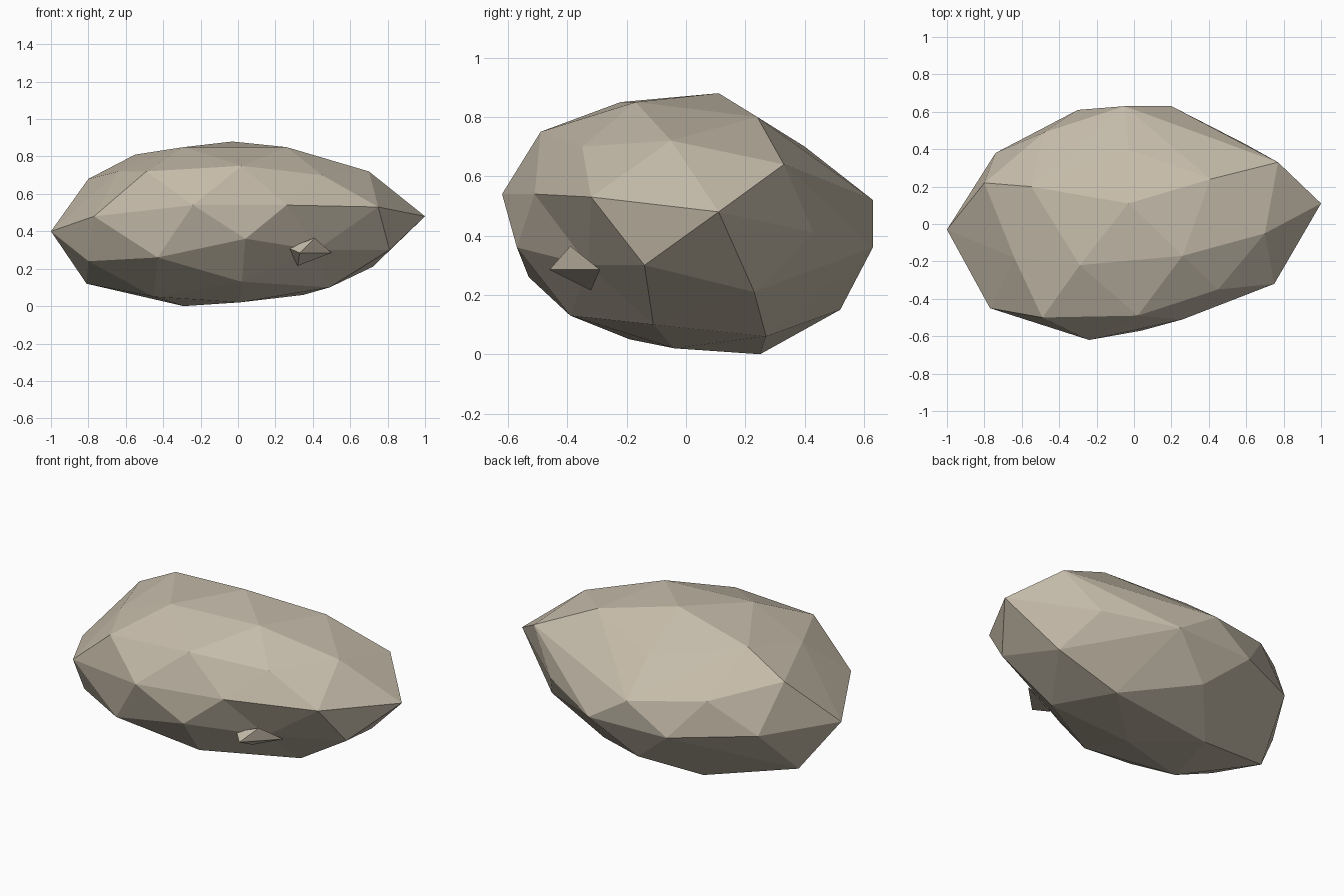
import bpy
import bmesh
from mathutils import Vector

default_cube = bpy.data.objects.get("Cube")
if default_cube:
    bpy.data.objects.remove(default_cube, do_unlink=True)

# One sandy stone colour
stone = bpy.data.materials.new("sandy_stone")
stone.use_nodes = True
stone_colour = (0.56, 0.50, 0.40, 1)
stone.diffuse_color = stone_colour
stone.node_tree.nodes["Principled BSDF"].inputs["Base Color"].default_value = stone_colour


def chiselled_hull(points):
    """Return a bmesh holding the faceted hull around the given corner points."""
    bm = bmesh.new()
    for point in points:
        bm.verts.new(point)
    result = bmesh.ops.convex_hull(bm, input=bm.verts[:])
    inside = [g for g in result["geom_interior"] if isinstance(g, bmesh.types.BMVert)]
    bmesh.ops.delete(bm, geom=inside, context="VERTS")
    return bm


def press_dent(bm, rim, bottom):
    """Merge the facets enclosed by the rim corners and push their middle inward."""
    def on_rim(vert):
        return any((vert.co - Vector(corner)).length < 0.001 for corner in rim)

    facets = [face for face in bm.faces if all(on_rim(v) for v in face.verts)]
    if not facets:
        return
    merged = bmesh.ops.dissolve_faces(bm, faces=facets, use_verts=False)["region"]
    poked = bmesh.ops.poke(bm, faces=merged)
    for vert in poked["verts"]:
        vert.co = Vector(bottom)


def make_object(name, bm):
    """Turn the bmesh into a flat shaded stone object."""
    bmesh.ops.recalc_face_normals(bm, faces=bm.faces[:])
    mesh = bpy.data.meshes.new(name)
    bm.to_mesh(mesh)
    bm.free()
    mesh.materials.append(stone)
    for polygon in mesh.polygons:
        polygon.use_smooth = False
    rock = bpy.data.objects.new(name, mesh)
    bpy.context.collection.objects.link(rock)
    return rock


# Boulder corners, grouped by level
crown = [(-.03, .11, .88), (.26, -.17, .85), (-.29, -.22, .85), (-.55, .2, .81),
         (.41, .24, .8), (-.03, .4, .7)]
shoulder = [(.02, -.49, .75), (-.49, -.5, .72), (.45, -.35, .7), (.7, -.05, .72),
            (.77, .33, .64), (-.8, .22, .68), (-.64, -.18, .72), (.35, .47, .58),
            (-.48, .49, .58)]
girdle = [(-1, -.03, .4), (-.77, -.45, .48), (-.24, -.62, .54), (1, .11, .48),
          (.59, .43, .41), (.2, .63, .36), (-.05, .63, .52), (-.3, .61, .36),
          (-.74, .38, .4)]
underside = [(-.43, -.53, .26), (-.8, -.3, .24), (-.81, .1, .12), (-.45, -.19, .05),
             (.01, -.04, .02), (-.29, .25, 0), (.72, .23, .21), (.35, .27, .06),
             (-.05, .52, .15)]

# Rim of the shallow hollow on the front
hollow_rim = [(.26, -.51, .54), (.75, -.32, .53), (.81, -.14, .3), (.49, -.11, .1),
              (.02, -.39, .13), (.04, -.57, .36)]

boulder = chiselled_hull(crown + shoulder + girdle + underside + hollow_rim)
press_dent(boulder, hollow_rim, (.42, -.33, .3))
make_object("boulder", boulder)

# Small sharp chip sticking out of the hollow
chip = chiselled_hull([(.33, -.46, .285), (.41, -.39, .365), (.5, -.29, .285),
                       (.32, -.32, .215), (.27, -.4, .31)])
make_object("stone_chip", chip)
